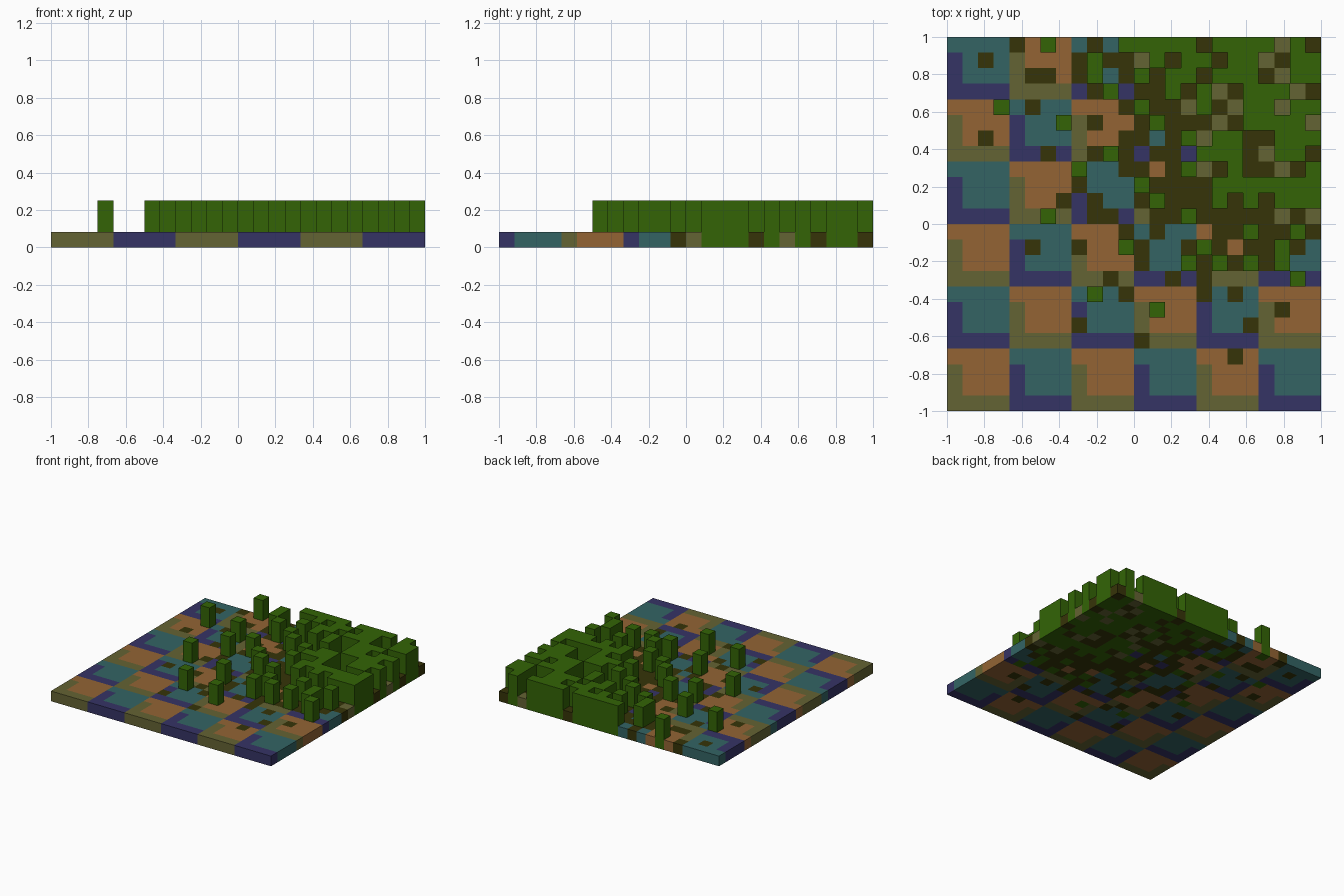
import bpy, bmesh

cube = bpy.data.objects.get("Cube")
if cube:
    bpy.data.objects.remove(cube, do_unlink=True)

N = 24                 # blocks per side
S = 2.0 / N            # block size
GROUND_H, TREE_H = S, 3 * S
TEAL, PURPLE, ORANGE, OLIVE, SOIL, LEAF = range(6)


def linear(c):
    c /= 255
    return c / 12.92 if c <= 0.04045 else ((c + 0.055) / 1.055) ** 2.4


def material(name, rgb):
    col = tuple(linear(c) for c in rgb) + (1.0,)
    m = bpy.data.materials.new(name)
    m.diffuse_color = col
    m.use_nodes = True
    bsdf = m.node_tree.nodes["Principled BSDF"]
    bsdf.inputs["Base Color"].default_value = col
    bsdf.inputs["Roughness"].default_value = 0.9
    return m


mats = [material("teal", (51, 100, 100)), material("purple", (53, 51, 101)),
        material("orange_brown", (147, 100, 52)), material("olive", (100, 99, 51)),
        material("dark_soil", (54, 52, 8)), material("leaf_green", (51, 100, 6))]


def tile_colour(c, r):
    """Checkered 4 x 4 block tiles with a border on the left and front."""
    border = r % 4 == 3 or (c % 4 == 0 and r % 4 > 0)
    if (r // 4 + c // 4) % 2 == 0:
        return PURPLE if border else TEAL
    return OLIVE if border else ORANGE


cells = [(c, r) for r in range(N) for c in range(N)]
plan = {cell: tile_colour(*cell) for cell in cells}


def paint(colour, patches):
    """Each patch is column, row (from the back), and optionally width, depth."""
    for c, r, *size in patches:
        w, d = size or (1, 1)
        for x in range(c, c + w):
            for y in range(r, r + d):
                plan[x, y] = colour


# Forest floor, with a few gaps where the tiles show
paint(SOIL, [(12, 0, 12, 7), (13, 7, 2, 1), (16, 7, 8, 1), (12, 8), (14, 8, 10, 1),
             (12, 9, 12, 2), (13, 11, 10, 1), (13, 12), (17, 12, 7, 1), (12, 13),
             (15, 13, 3, 1), (19, 13, 4, 1), (12, 14), (15, 14, 6, 1)])
paint(TEAL, [(13, 6)])
paint(ORANGE, [(13, 8)])

# Soil spots scattered over the open tiles
paint(SOIL, [(4, 0), (9, 0), (2, 1), (8, 1, 1, 2), (10, 1), (11, 1, 1, 2), (5, 2, 2, 1),
             (9, 3), (5, 4), (11, 4), (9, 5), (2, 6), (11, 6, 1, 3), (6, 7), (9, 7),
             (8, 9), (7, 10), (9, 10, 1, 2), (10, 11), (11, 12), (5, 13), (8, 13),
             (10, 15), (14, 15), (16, 15, 1, 2), (11, 16), (18, 16), (21, 17), (8, 18),
             (19, 18), (12, 19), (18, 20)])

# Dry moss between the trees
paint(OLIVE, [(21, 0), (12, 1), (20, 1), (21, 2), (17, 3), (22, 3), (15, 4), (18, 4),
              (21, 4), (17, 5), (23, 5), (16, 6), (20, 7), (16, 8), (21, 8), (21, 11)])

# Groves, then lone trees in the forest, then lone trees on the open tiles
paint(LEAF, [(11, 0, 5, 1), (17, 0, 4, 1), (22, 0, 1, 3), (23, 1, 1, 2), (15, 1, 1, 2),
             (18, 1, 2, 2), (14, 2, 1, 2), (16, 3, 1, 2), (19, 3, 2, 3), (22, 4, 1, 4),
             (21, 5, 1, 3), (17, 6, 2, 2), (17, 9, 7, 1), (21, 10, 3, 1)])
paint(LEAF, [(13, 1), (16, 1), (12, 2), (17, 2), (21, 3), (12, 4), (23, 4), (13, 5),
             (15, 6), (23, 6), (16, 7), (15, 8), (18, 8), (23, 8), (12, 9), (13, 10),
             (17, 10), (19, 10), (15, 11), (19, 12), (22, 12), (16, 13), (21, 13),
             (15, 14), (17, 14), (19, 14), (21, 14)])
paint(LEAF, [(6, 0), (9, 1), (9, 2), (10, 3), (3, 4), (7, 5), (10, 7), (8, 8), (6, 11),
             (11, 13), (22, 15), (9, 16), (13, 17)])


def height(c, r):
    if (c, r) not in plan:
        return 0.0
    return TREE_H if plan[c, r] == LEAF else GROUND_H


def build(name, blocks):
    """Shell of block columns: only the exposed faces are made."""
    bm = bmesh.new()

    def quad(points, mat):
        f = bm.faces.new([bm.verts.new(p) for p in points])
        f.material_index = mat

    for c, r in blocks:
        h, mat = height(c, r), plan[c, r]
        x0, y1 = -1 + c * S, 1 - r * S
        x1, y0 = x0 + S, y1 - S
        ring = [(x0, y0), (x1, y0), (x1, y1), (x0, y1)]
        quad([(x, y, h) for x, y in ring], mat)
        quad([(x, y, 0) for x, y in reversed(ring)], mat)
        # Sides that stand above the neighbour on that side
        for i, (dc, dr) in enumerate(((0, 1), (1, 0), (0, -1), (-1, 0))):
            low = height(c + dc, r + dr)
            if low < h:
                a, b = ring[i], ring[(i + 1) % 4]
                quad([(*a, low), (*b, low), (*b, h), (*a, h)], mat)
    bmesh.ops.remove_doubles(bm, verts=bm.verts, dist=1e-4)
    mesh = bpy.data.meshes.new(name)
    bm.to_mesh(mesh)
    bm.free()
    for m in mats:
        mesh.materials.append(m)
    bpy.context.collection.objects.link(bpy.data.objects.new(name, mesh))


build("ground_tiles", [cell for cell in cells if plan[cell] != LEAF])
build("tree_columns", [cell for cell in cells if plan[cell] == LEAF])
